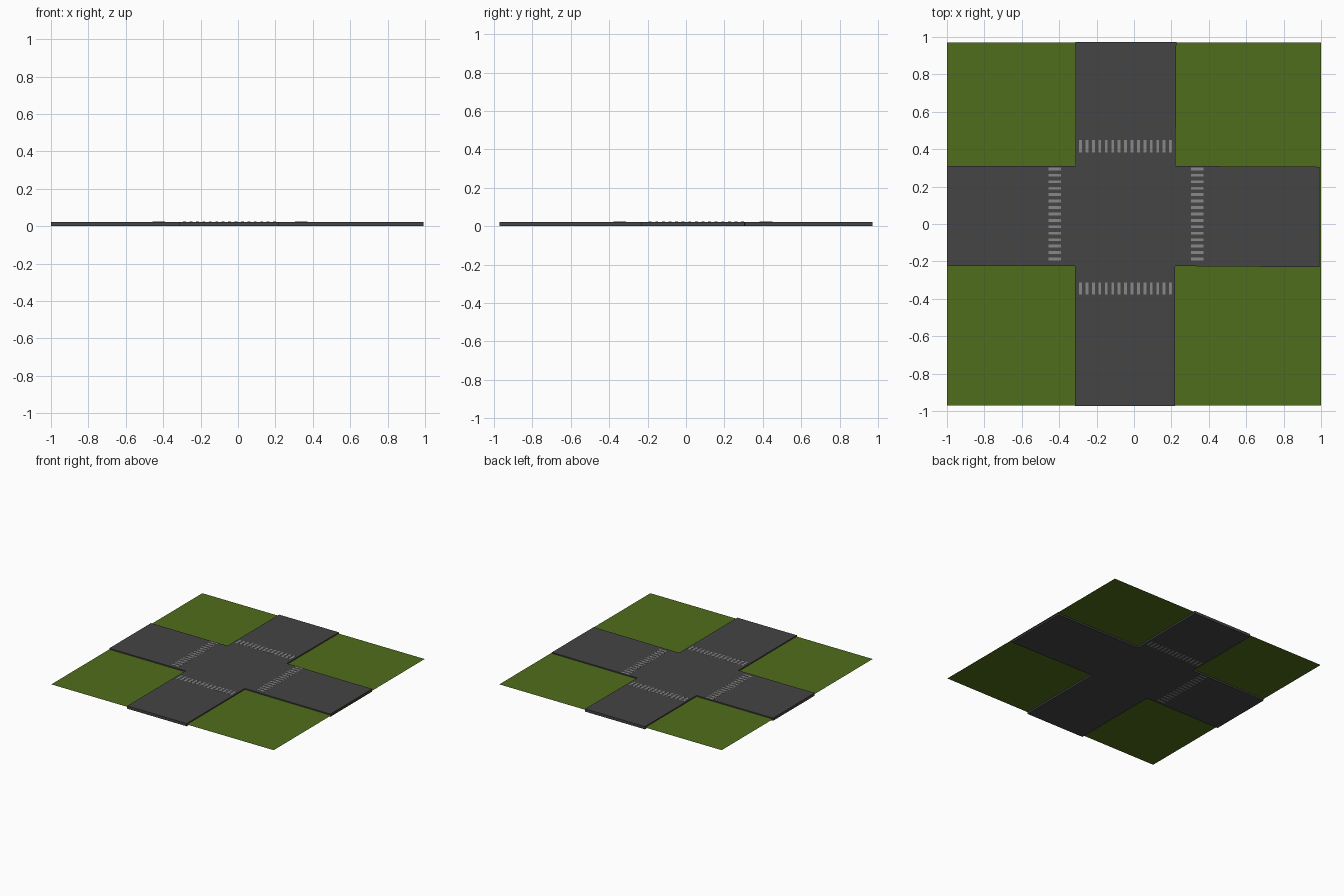
import bpy
import bmesh

if "Cube" in bpy.data.objects:
    bpy.data.objects.remove(bpy.data.objects["Cube"])


def material(name, colour):
    mat = bpy.data.materials.new(name)
    mat.diffuse_color = (*colour, 1)
    mat.use_nodes = True
    mat.node_tree.nodes["Principled BSDF"].inputs["Base Color"].default_value = mat.diffuse_color
    return mat


def finish(name, bm, mat):
    bmesh.ops.recalc_face_normals(bm, faces=bm.faces)
    mesh = bpy.data.meshes.new(name)
    bm.to_mesh(mesh)
    bm.free()
    mesh.materials.append(mat)
    obj = bpy.data.objects.new(name, mesh)
    bpy.context.collection.objects.link(obj)
    return obj


def add_box(bm, x0, x1, y0, y1, z0, z1):
    verts = bmesh.ops.create_cube(bm, size=1)["verts"]
    for v in verts:
        v.co = ((x0 + x1) / 2 + v.co.x * (x1 - x0),
                (y0 + y1) / 2 + v.co.y * (y1 - y0),
                (z0 + z1) / 2 + v.co.z * (z1 - z0))


asphalt = material("asphalt", (0.058, 0.058, 0.06))
green = material("grass_green", (0.08, 0.155, 0.011))
paint = material("road_paint", (0.25, 0.25, 0.25))

ROAD_BOTTOM, ROAD_TOP, GRASS_Z = 0.0006, 0.023, 0.014

# Grass: one thin sheet passing through the road slab
bm = bmesh.new()
bm.faces.new([bm.verts.new((x, y, GRASS_Z))
              for x, y in ((-1, -0.97), (1, -0.97), (1, 0.97), (-1, 0.97))])
finish("grass", bm, green)

# Road: cross-shaped slab, arms very slightly skewed
outline = [(-0.315, -0.973), (0.22, -0.973), (0.22, -0.225), (0.992, -0.231),
           (0.992, 0.306), (0.222, 0.31), (0.226, 0.973), (-0.312, 0.973),
           (-0.312, 0.31), (-1, 0.31), (-1, -0.225), (-0.315, -0.225)]
bm = bmesh.new()
base = bm.faces.new([bm.verts.new((x, y, ROAD_BOTTOM)) for x, y in outline])
top = bmesh.ops.extrude_face_region(bm, geom=[base], use_keep_orig=True)["geom"]
bmesh.ops.translate(bm, vec=(0, 0, ROAD_TOP - ROAD_BOTTOM),
                    verts=[g for g in top if isinstance(g, bmesh.types.BMVert)])
finish("road", bm, asphalt)

# Crosswalks: name, runs along x?, first stripe centre, near and far edge, bottom
STRIPES, STEP, HALF = 15, 0.0344, 0.0075
for name, along_x, start, near, far, bottom in (
        ("north_crosswalk", True, -0.286, 0.383, 0.450, 0.0),
        ("south_crosswalk", True, -0.286, -0.377, -0.312, 0.001),
        ("west_crosswalk", False, -0.187, -0.458, -0.391, 0.0),
        ("east_crosswalk", False, -0.187, 0.304, 0.371, 0.001)):
    bm = bmesh.new()
    for i in range(STRIPES):
        c = start + i * STEP
        span, depth = (c - HALF, c + HALF), (near, far)
        xs, ys = (span, depth) if along_x else (depth, span)
        add_box(bm, *xs, *ys, bottom, ROAD_TOP + 0.0008)
    finish(name, bm, paint)
